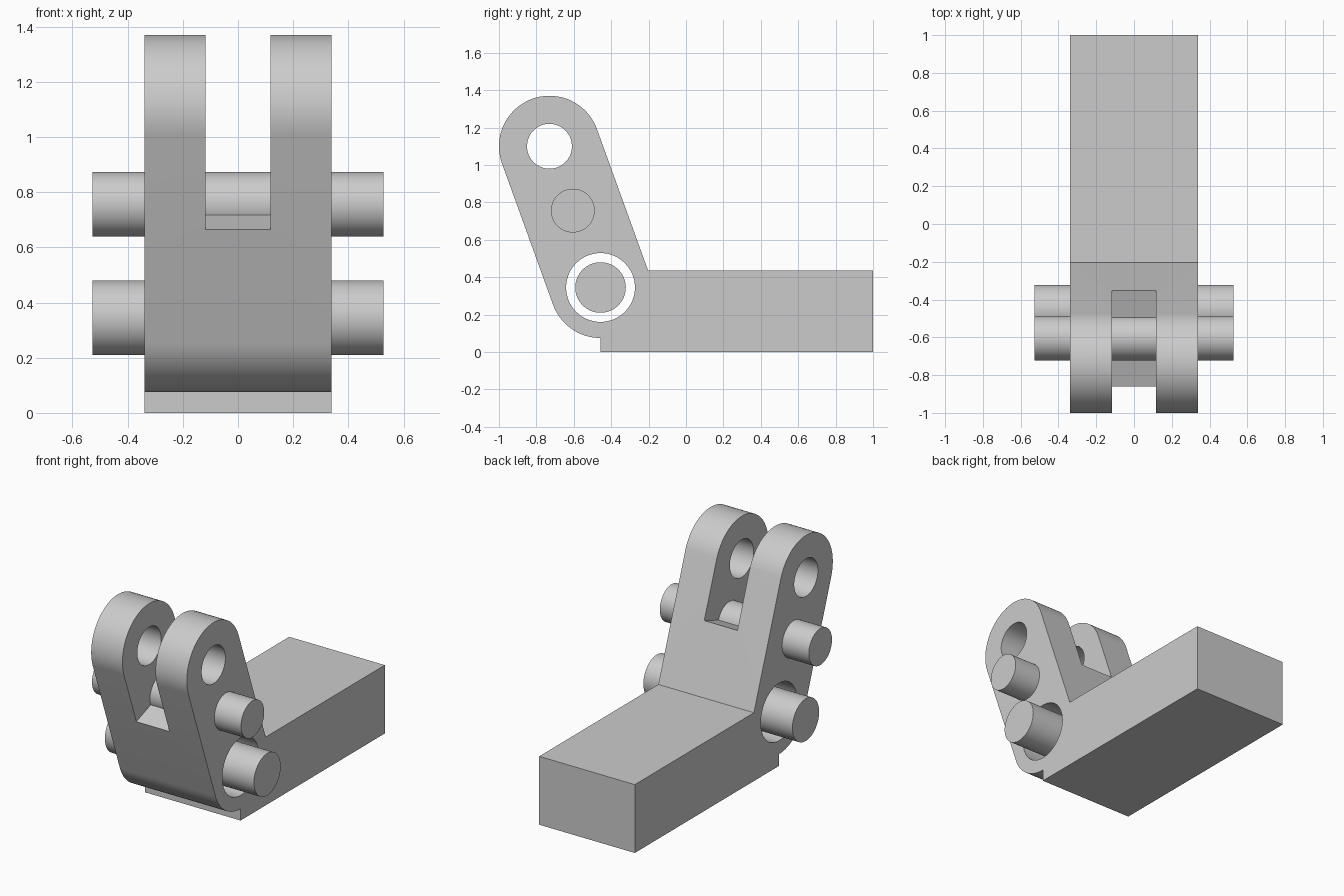
import bpy
import bmesh
from math import atan2, cos, sin, pi, radians
from mathutils import Vector

if "Cube" in bpy.data.objects:
    bpy.data.objects.remove(bpy.data.objects["Cube"], do_unlink=True)

HALF_WIDTH = 0.338
PIVOT = Vector((0, -0.457, 0.345))    # lower end of the arm
TIP = Vector((0, -0.73, 1.10))        # upper end of the arm
MID = Vector((0, -0.605, 0.756))      # middle pin, level with the slot floor
ARM_RADIUS = 0.27
BLOCK_TOP = 0.437

along = (TIP - PIVOT).normalized()
tilt = atan2(-along.y, along.z)

grey = bpy.data.materials.new("plain grey")
grey.use_nodes = True
colour = (0.6, 0.6, 0.6, 1)
grey.diffuse_color = colour
grey.node_tree.nodes["Principled BSDF"].inputs["Base Color"].default_value = colour


def finish(obj):
    obj.data.materials.clear()
    obj.data.materials.append(grey)
    bpy.ops.object.select_all(action='DESELECT')
    obj.select_set(True)
    bpy.context.view_layer.objects.active = obj
    bpy.ops.object.shade_smooth_by_angle(angle=radians(30))


def cross_cylinder(name, centre, radius, half_length):
    bpy.ops.mesh.primitive_cylinder_add(
        vertices=64, radius=radius, depth=2 * half_length,
        location=centre, rotation=(0, pi / 2, 0))
    obj = bpy.context.object
    obj.name = name
    return obj


def arc(centre, start, end, steps):
    for i in range(steps + 1):
        a = start + (end - start) * i / steps
        yield centre.y + ARM_RADIUS * cos(a), centre.z + ARM_RADIUS * sin(a)


# Bracket: side outline of block and leaning arm, extruded across the width
outline = [(PIVOT.y, 0), (1, 0), (1, BLOCK_TOP)]
outline.append((PIVOT.y + ARM_RADIUS * cos(tilt), BLOCK_TOP))
outline += arc(TIP, tilt, tilt + pi, 40)
outline += arc(PIVOT, tilt + pi, 1.5 * pi, 20)

bm = bmesh.new()
side = bm.faces.new([bm.verts.new((-HALF_WIDTH, y, z)) for y, z in outline])
grown = bmesh.ops.extrude_face_region(bm, geom=[side])
moved = [v for v in grown["geom"] if isinstance(v, bmesh.types.BMVert)]
bmesh.ops.translate(bm, verts=moved, vec=(2 * HALF_WIDTH, 0, 0))
bmesh.ops.recalc_face_normals(bm, faces=bm.faces)
mesh = bpy.data.meshes.new("bracket")
bm.to_mesh(mesh)
bm.free()
bracket = bpy.data.objects.new("bracket", mesh)
bpy.context.collection.objects.link(bracket)

# Cutters: two through holes and the slot that forms the fork
cutters = [cross_cylinder("tip_hole_cutter", TIP, 0.12, 1),
           cross_cylinder("pivot_hole_cutter", PIVOT, 0.184, 1)]
bpy.ops.mesh.primitive_cube_add(size=1, location=MID + along * 0.5,
                                rotation=(tilt, 0, 0))
slot = bpy.context.object
slot.name = "slot_cutter"
slot.scale = (0.234, 1, 1)
cutters.append(slot)

bpy.context.view_layer.objects.active = bracket
for cutter in cutters:
    cutter.hide_render = True
    cut = bracket.modifiers.new(cutter.name, 'BOOLEAN')
    cut.operation = 'DIFFERENCE'
    cut.solver = 'EXACT'
    cut.object = cutter
    bpy.ops.object.modifier_apply(modifier=cut.name)
for cutter in cutters:
    bpy.data.objects.remove(cutter, do_unlink=True)
finish(bracket)

# Pins: one fixed in the arm, one loose in the pivot hole
finish(cross_cylinder("middle_pin", MID, 0.117, 0.527))
finish(cross_cylinder("pivot_pin", PIVOT, 0.135, 0.527))
